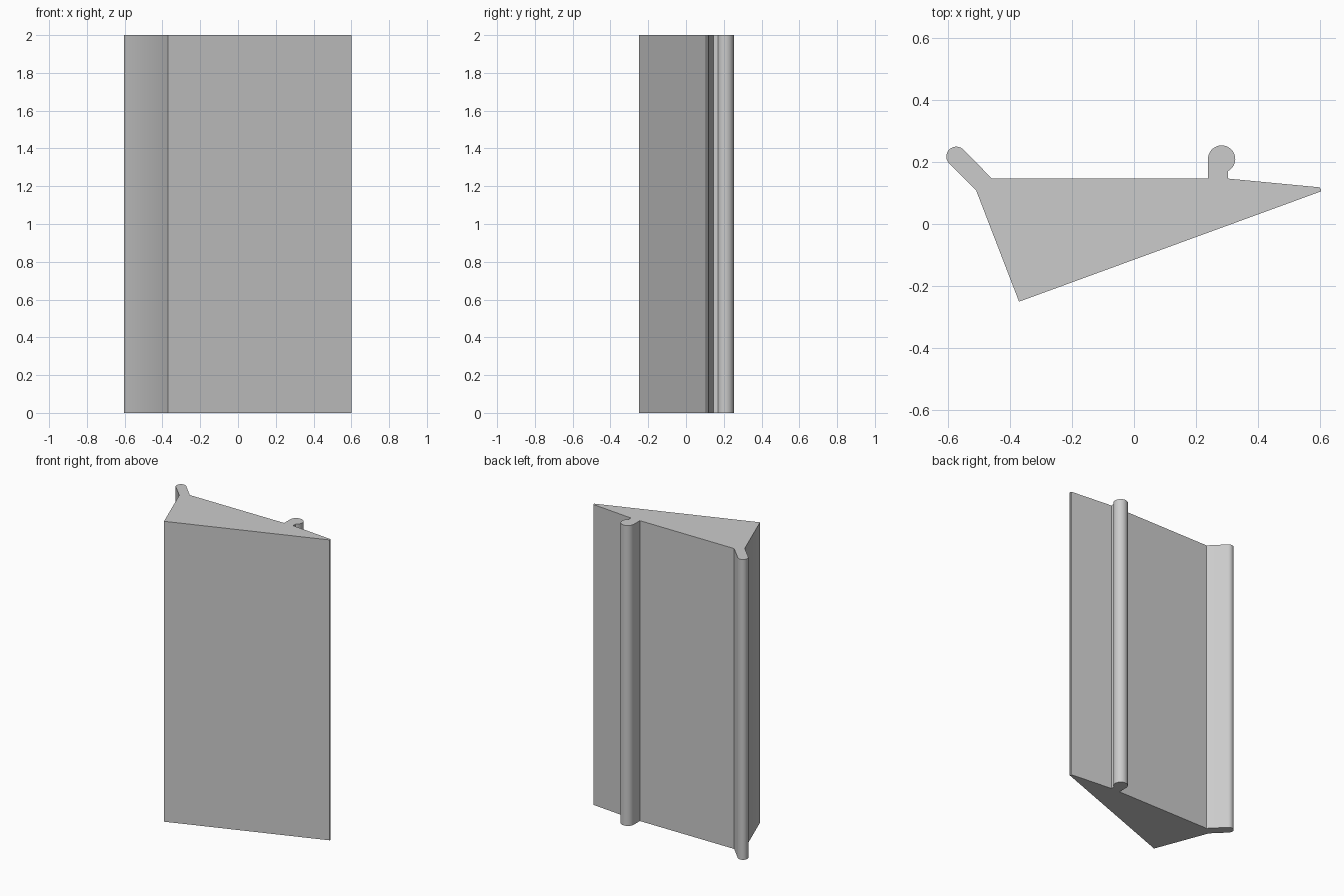
import bpy
import bmesh
from math import cos, sin, radians

HEIGHT = 2.0

cube = bpy.data.objects.get("Cube")
if cube:
    bpy.data.objects.remove(cube, do_unlink=True)


def arc(cx, cy, radius, start, end, steps):
    """Points along an arc, angles in degrees."""
    angles = [radians(start + (end - start) * i / steps) for i in range(steps + 1)]
    return [(cx + radius * cos(a), cy + radius * sin(a)) for a in angles]


# Wedge outline, counter-clockwise, with a round bead and a slanted lip
wedge_front = [(-0.37, -0.25), (0.602, 0.105), (0.602, 0.112), (0.597, 0.118)]
bead_foot = [(0.303, 0.146)]
bead = arc(0.282, 0.209, 0.044, -61, 180, 24)
wedge_back = [(0.238, 0.146), (-0.457, 0.146)]
lip = arc(-0.572, 0.217, 0.032, 45, 225, 18)
lip_foot = [(-0.508, 0.108)]
outline = wedge_front + bead_foot + bead + wedge_back + lip + lip_foot

# Extrude the outline into a straight strip
bm = bmesh.new()
base = bm.faces.new([bm.verts.new((x, y, 0)) for x, y in outline])
result = bmesh.ops.extrude_face_region(bm, geom=[base], use_keep_orig=True)
top_verts = [g for g in result["geom"] if isinstance(g, bmesh.types.BMVert)]
bmesh.ops.translate(bm, verts=top_verts, vec=(0, 0, HEIGHT))
bmesh.ops.recalc_face_normals(bm, faces=bm.faces)
mesh = bpy.data.meshes.new("wedge_strip")
bm.to_mesh(mesh)
bm.free()

strip = bpy.data.objects.new("wedge_strip", mesh)
bpy.context.collection.objects.link(strip)

# Plain grey material
grey = bpy.data.materials.new("light_grey")
grey.use_nodes = True
colour = (0.6, 0.6, 0.6, 1)
grey.diffuse_color = colour
grey.node_tree.nodes["Principled BSDF"].inputs["Base Color"].default_value = colour
mesh.materials.append(grey)

# Smooth rounded parts, keep the corners sharp
bpy.ops.object.select_all(action="DESELECT")
strip.select_set(True)
bpy.context.view_layer.objects.active = strip
bpy.ops.object.shade_smooth_by_angle(angle=radians(30))
